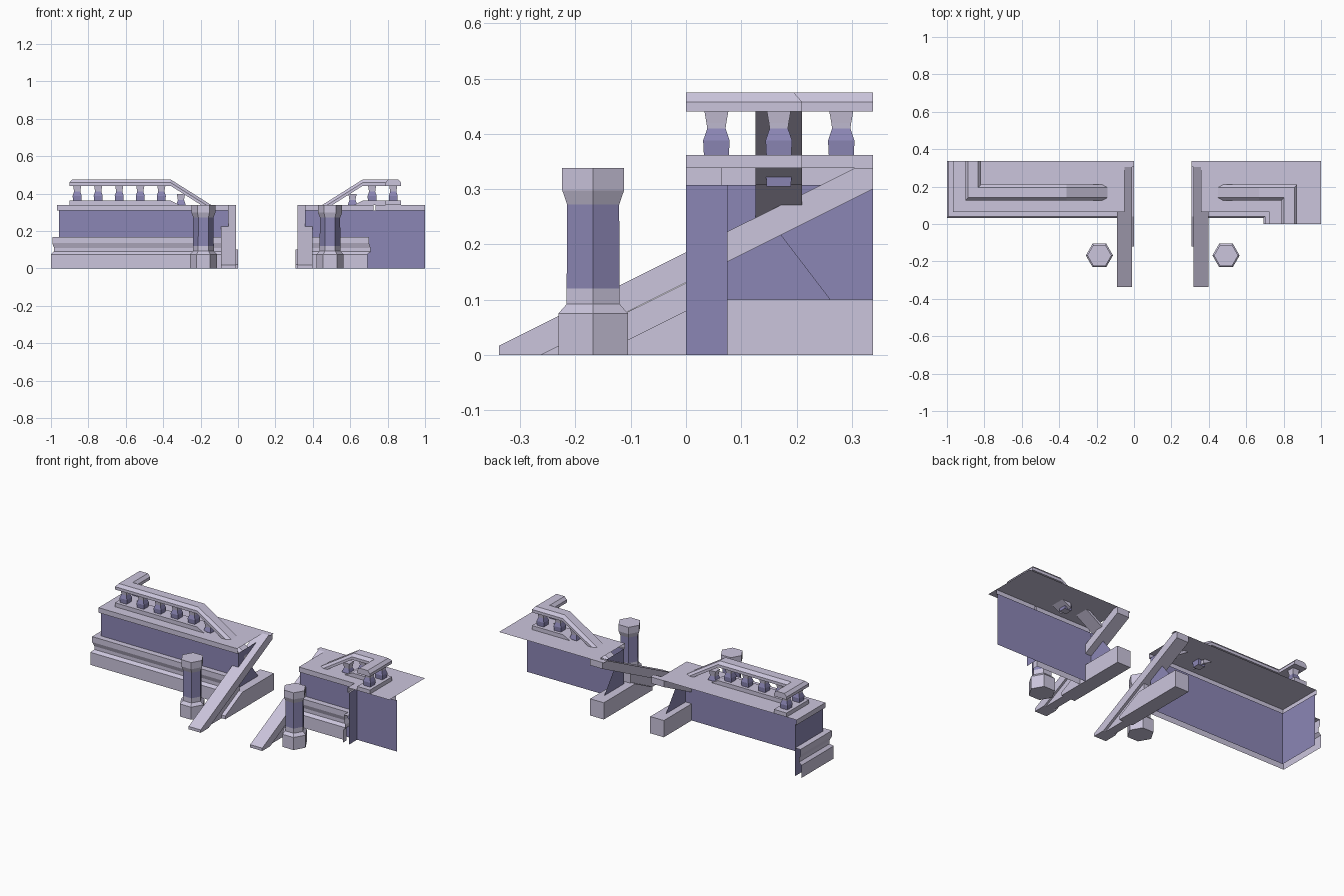
import bpy, math
from mathutils import Vector

if "Cube" in bpy.data.objects:
    bpy.data.objects.remove(bpy.data.objects["Cube"])

MID = 0.1535          # mirror line between the two stair sides
BACK, TOP = 0.338, 0.338


def material(name, col):
    m = bpy.data.materials.new(name)
    m.diffuse_color = (*col, 1)
    m.use_nodes = True
    m.node_tree.nodes["Principled BSDF"].inputs["Base Color"].default_value = m.diffuse_color
    return m


STONE = material("pale_stone", (0.60, 0.56, 0.72))
WALL = material("dark_stone", (0.26, 0.24, 0.46))


def make(name, verts, faces, mats, face_mats=None):
    me = bpy.data.meshes.new(name)
    me.from_pydata(verts, [], faces)
    for m in mats:
        me.materials.append(m)
    if face_mats:
        for p, i in zip(me.polygons, face_mats):
            p.material_index = i
    ob = bpy.data.objects.new(name, me)
    bpy.context.collection.objects.link(ob)
    return ob


def sweep(name, path, prof, mat, closed=False):
    """Sweep an (outward, z) profile along a path with mitred corners."""
    pts = [Vector(p) for p in path]
    norms = []
    for a, b in zip(pts, pts[1:]):
        d = (b - a).to_2d().normalized()
        norms.append(Vector((-d.y, d.x)))
    verts, faces, n = [], [], len(prof)
    for i, p in enumerate(pts):
        n0, n1 = norms[max(i - 1, 0)], norms[min(i, len(norms) - 1)]
        m = (n0 + n1) / (1 + n0.dot(n1))
        verts += [(p.x + m.x * o, p.y + m.y * o, p.z + z) for o, z in prof]
    for i in range(len(pts) - 1):
        for j in range(n if closed else n - 1):
            k = (j + 1) % n
            faces.append((i * n + j, i * n + k, (i + 1) * n + k, (i + 1) * n + j))
    if closed:
        faces += [tuple(range(n))[::-1], tuple(range((len(pts) - 1) * n, len(pts) * n))]
    return make(name, verts, faces, [mat])


def turned(name, x, y, levels, sides, start=0.0):
    """Stacked rings: levels are (radius, z, dark above?)."""
    verts, faces, fm = [], [], []
    for r, z, _ in levels:
        for i in range(sides):
            a = start + math.tau * i / sides
            verts.append((x + r * math.cos(a), y + r * math.sin(a), z))
    for l in range(len(levels) - 1):
        for i in range(sides):
            k = (i + 1) % sides
            faces.append((l * sides + i, l * sides + k, (l + 1) * sides + k, (l + 1) * sides + i))
            fm.append(levels[l][2])
    faces += [tuple(range(sides))[::-1], tuple(range(len(verts) - sides, len(verts)))]
    make(name, verts, faces, [STONE, WALL], fm + [0, 0])


def slab(name, x0, x1, poly, mat):
    """Extrude a (y, z) outline from x0 to x1."""
    n = len(poly)
    verts = [(x, y, z) for x in (x0, x1) for y, z in poly]
    faces = [(i, (i + 1) % n, n + (i + 1) % n, n + i) for i in range(n)]
    make(name, verts, faces + [tuple(range(n))[::-1], tuple(range(n, 2 * n))], [mat])


def sheet(name, pts, mat):
    make(name, pts, [tuple(range(len(pts)))], [mat])


# Profiles
plinth = [(.042, 0), (.042, .075), (.026, .09), (.026, .11), (.035, .135), (.035, .168), (0, .168)]
wall = [(0, 0), (0, .308)]
cap = [(0, .308), (.01, .308), (.01, TOP)]
rail = [(-.042, .441), (.042, .441), (.042, .458), (.027, .475), (-.027, .475), (-.042, .458)]
curb = [(-.042, TOP), (.042, TOP), (.042, .362), (-.042, .362)]
Y0, RY = 0.075, 0.168

# Terrace fronts: plinth, wall and cap, open at the back
left = [(-.05, Y0, 0), (-.958, Y0, 0), (-.958, BACK, 0)]
right = [(.735, 0, 0), (.735, Y0, 0), (.357, Y0, 0)]
for side, path in (("left", left), ("right", right)):
    sweep(side + "_plinth", path, plinth, STONE)
    sweep(side + "_wall", path, wall, WALL)
    sweep(side + "_cap", path, cap, STONE)
far = [(1, Y0, 0), (.735, Y0, 0)]
sweep("far_wall", far, wall, WALL)
sweep("far_cap", far, cap, STONE)

# Terrace floors
sheet("left_floor", [(-.968, .065, TOP), (-.05, .065, TOP), (-.05, .305, TOP),
                     (0, .305, TOP), (0, BACK, TOP), (-.968, BACK, TOP)], STONE)
sheet("right_floor", [(.357, .065, TOP), (.725, .065, TOP), (.725, 0, TOP), (1, 0, TOP),
                      (1, BACK, TOP), (.307, BACK, TOP), (.307, .305, TOP), (.357, .305, TOP)], STONE)

# Balustrades: curb and handrail that turn a corner and dive to the stair
for side, corner, end, s in (("left", -.86, BACK, 1), ("right", .83, 0, -1)):
    bend = MID - s * .5135
    level = [(corner, end, 0), (corner, RY, 0), (bend, RY, 0)]
    sweep(side + "_handrail", level + [(bend + s * .31, RY, -.195)], rail, STONE, True)
    sweep(side + "_curb", level + [(bend + s * .06, RY, -.03)], curb, STONE, True)


def baluster(name, x, y, drop=0.0):
    r = math.sqrt(2)
    lv = [(.022, .35, 1), (.024, .388, 1), (.0165, .41, 0), (.018, .42, 0), (.022, .443, 0)]
    turned(name, x, y, [(a * r, z - drop, m) for a, z, m in lv], 4, math.pi / 4)


for i in range(5):
    baluster("left_baluster", -.86 + i * .1125, RY)
for x in (.717, .83):
    baluster("right_baluster", x, RY)
baluster("left_return_baluster", -.86, .281)
baluster("right_return_baluster", .83, .055)
baluster("left_slope_baluster", -.305, RY, .045)
baluster("right_slope_baluster", .612, RY, .045)

# Stair sides and newel posts, mirrored about the stair centre
newel = [(.063, 0, 0), (.063, .075, 0), (.048, .092, 0), (.048, .12, 1),
         (.047, .272, 0), (.056, .298, 0), (.056, TOP, 0)]
for side, mx in (("left", lambda x: x), ("right", lambda x: 2 * MID - x)):
    slab(side + "_stair_coping", mx(-.09), mx(-.01),
         [(-.338, 0), (-.338, .017), (.305, TOP), (.338, TOP), (.338, .30), (-.262, 0)], STONE)
    slab(side + "_stair_infill", mx(-.078), mx(-.025),
         [(-.262, 0), (.05, .155), (.05, 0)], STONE)
    slab(side + "_stair_skirting", mx(-.09), mx(0),
         [(-.12, 0), (-.12, .02), (.04, .1), (BACK, .1), (BACK, 0)], STONE)
    sheet(side + "_stair_wall", [(mx(-.05), y, z) for y, z in
          ((Y0, 0), (BACK, 0), (.17, .22), (.305, .308), (Y0, .308))], WALL)
    turned(side + "_newel", mx(-.185), -.168,
           [(a / math.cos(math.pi / 6), z, m) for a, z, m in newel], 6)
